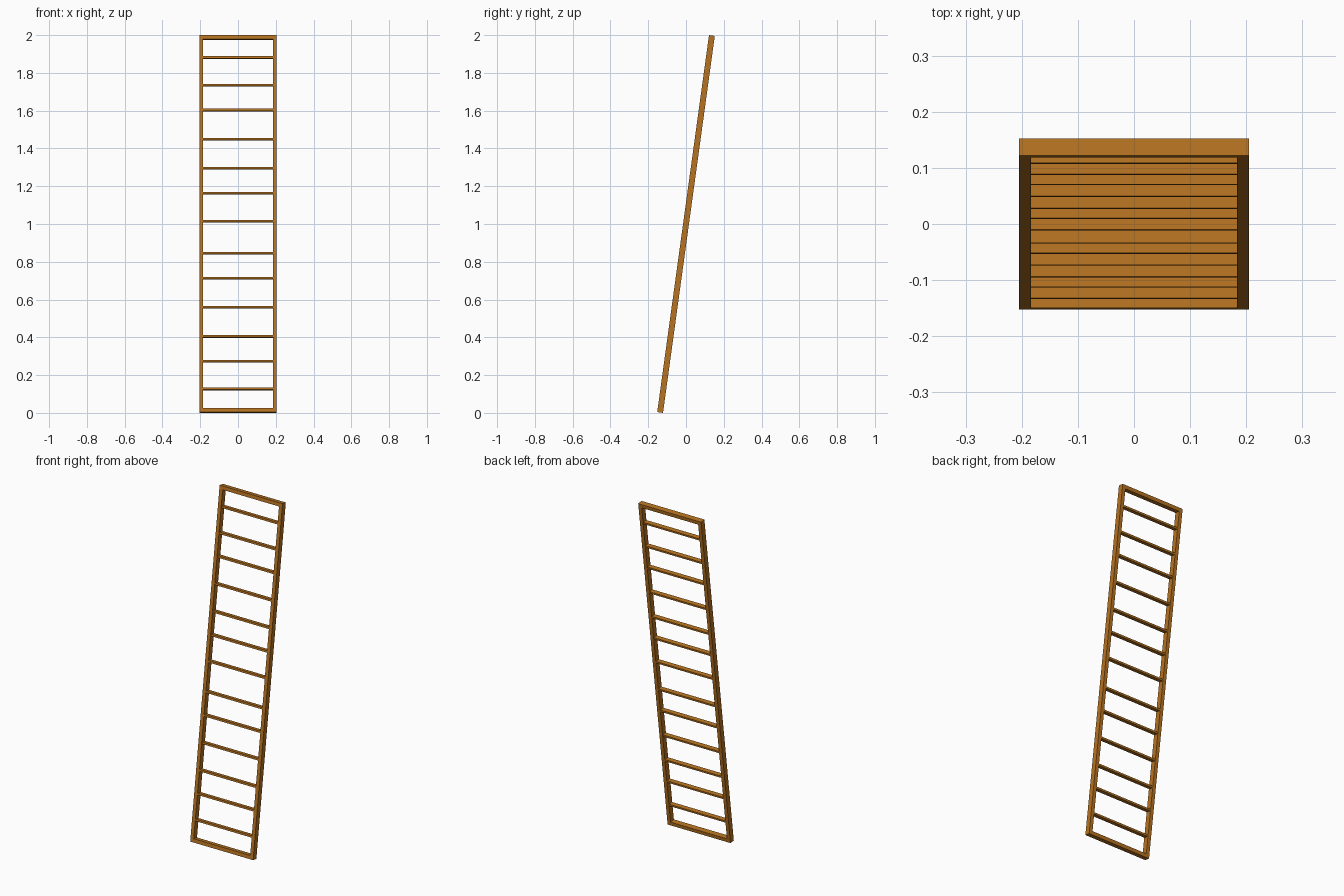
import bpy, bmesh, math
from mathutils import Matrix

if "Cube" in bpy.data.objects:
    bpy.data.objects.remove(bpy.data.objects["Cube"])

TILT = math.radians(7.82)
LENGTH, WIDTH, DEPTH = 2.0145, 0.41, 0.031
BAR = 0.021                      # frame member width
RUNG_H, RUNG_D = 0.011, 0.026
RUNG_Z = [0.127, 0.273, 0.405, 0.559, 0.713, 0.845, 1.015,
          1.163, 1.295, 1.449, 1.603, 1.735, 1.881]

wood = bpy.data.materials.new("wood")
wood.diffuse_color = (0.47, 0.17, 0.015, 1)
wood.use_nodes = True
wood.node_tree.nodes["Principled BSDF"].inputs["Base Color"].default_value = wood.diffuse_color

# Everything is built upright about the origin, then leaned back and lifted
LEAN = Matrix.Translation((0, 0, 1)) @ Matrix.Rotation(-TILT, 4, 'X')


def add_object(name, bm):
    bm.transform(LEAN)
    bmesh.ops.recalc_face_normals(bm, faces=bm.faces)
    mesh = bpy.data.meshes.new(name)
    bm.to_mesh(mesh)
    bm.free()
    mesh.materials.append(wood)
    bpy.context.collection.objects.link(bpy.data.objects.new(name, mesh))


# Outer frame: two rails and end bars as one mitred ring
bm = bmesh.new()
rings = []
for inset, y in ((0, -DEPTH / 2), (BAR, -DEPTH / 2), (BAR, DEPTH / 2), (0, DEPTH / 2)):
    w, h = WIDTH / 2 - inset, LENGTH / 2 - inset
    rings.append([bm.verts.new((sx * w, y, sz * h))
                  for sx, sz in ((-1, -1), (1, -1), (1, 1), (-1, 1))])
for i in range(4):
    a, b = rings[i], rings[(i + 1) % 4]
    for j in range(4):
        k = (j + 1) % 4
        bm.faces.new((a[j], a[k], b[k], b[j]))
add_object("ladder_frame", bm)

# Rungs, slightly thinner than the frame and set between the rails
for n, z in enumerate(RUNG_Z, 1):
    bm = bmesh.new()
    size = (WIDTH - 2 * BAR + 0.004, RUNG_D, RUNG_H)
    bmesh.ops.create_cube(bm, size=1, matrix=Matrix.Translation(
        (0, 0, (z - 1) / math.cos(TILT))) @ Matrix.Diagonal((*size, 1)))
    add_object(f"rung_{n:02d}", bm)
